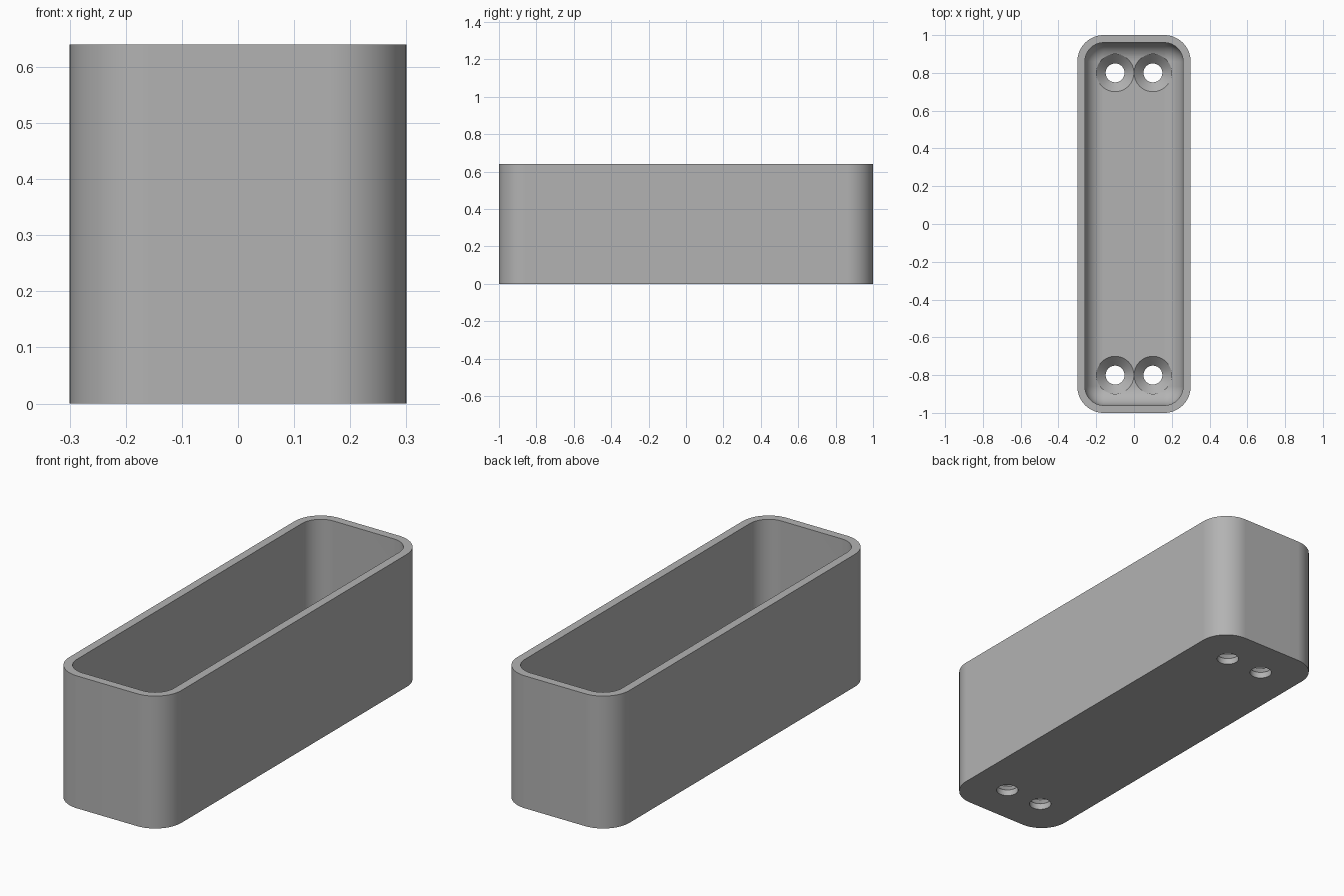
import bpy, bmesh, math

cube = bpy.data.objects.get("Cube")
if cube:
    bpy.data.objects.remove(cube, do_unlink=True)

HALF_X, HALF_Y, HEIGHT = 0.3, 1.0, 0.64
CORNER, WALL, FLOOR = 0.14, 0.04, 0.08
FILLET = CORNER - WALL
STEPS = 16

grey = bpy.data.materials.new("plain grey")
grey.use_nodes = True
colour = (0.45, 0.45, 0.45, 1)
grey.diffuse_color = colour
grey.node_tree.nodes["Principled BSDF"].inputs["Base Color"].default_value = colour


def make_object(name, bm):
    bmesh.ops.remove_doubles(bm, verts=bm.verts, dist=1e-5)
    bmesh.ops.recalc_face_normals(bm, faces=bm.faces)
    mesh = bpy.data.meshes.new(name)
    bm.to_mesh(mesh)
    bm.free()
    mesh.materials.append(grey)
    obj = bpy.data.objects.new(name, mesh)
    bpy.context.collection.objects.link(obj)
    return obj


def rounded_ring(bm, inset, z):
    """Rounded rectangle, inset from the outer wall."""
    radius = max(CORNER - inset, 0)
    verts = []
    for corner, (sx, sy) in enumerate([(1, 1), (-1, 1), (-1, -1), (1, -1)]):
        for i in range(STEPS + 1):
            a = math.pi / 2 * (corner + i / STEPS)
            verts.append(bm.verts.new((sx * (HALF_X - CORNER) + radius * math.cos(a),
                                       sy * (HALF_Y - CORNER) + radius * math.sin(a), z)))
    return verts


def circle_ring(bm, x, y, radius, z, sides=64):
    return [bm.verts.new((x + radius * math.cos(math.tau * i / sides),
                          y + radius * math.sin(math.tau * i / sides), z))
            for i in range(sides)]


def loft(bm, rings):
    for low, high in zip(rings, rings[1:]):
        for i in range(len(low)):
            j = (i + 1) % len(low)
            bm.faces.new((low[i], low[j], high[j], high[i]))


# Open box: outer wall, rim, inner wall and filleted floor
bm = bmesh.new()
rings = [rounded_ring(bm, 0, 0), rounded_ring(bm, 0, HEIGHT), rounded_ring(bm, WALL, HEIGHT)]
for i in range(STEPS + 1):
    a = math.pi / 2 * i / STEPS
    rings.append(rounded_ring(bm, WALL + FILLET * (1 - math.cos(a)),
                              FLOOR + FILLET * (1 - math.sin(a))))
loft(bm, rings)
bm.faces.new(rings[0])
bm.faces.new([rings[-1][i * (STEPS + 1)] for i in range(4)])
box = make_object("open_box", bm)

# Countersunk screw holes, two at each end
bm = bmesh.new()
profile = [(0.05, -0.1), (0.05, 0.03), (0.0995, FLOOR), (0.0995, 0.2)]
for x in (-0.1, 0.1):
    for y in (-0.8, 0.8):
        rings = [circle_ring(bm, x, y, r, z) for r, z in profile]
        loft(bm, rings)
        bm.faces.new(rings[0])
        bm.faces.new(rings[-1])
cutter = make_object("screw_hole_cutter", bm)
cutter.hide_render = True

cut = box.modifiers.new("screw_holes", "BOOLEAN")
cut.operation = "DIFFERENCE"
cut.solver = "EXACT"
cut.object = cutter

bpy.ops.object.select_all(action="DESELECT")
box.select_set(True)
bpy.context.view_layer.objects.active = box
bpy.ops.object.modifier_apply(modifier=cut.name)
bpy.data.objects.remove(cutter, do_unlink=True)

# Smooth corners and fillets, crisp rims
bpy.ops.object.shade_smooth_by_angle(angle=math.radians(30))
normals = box.modifiers.new("even_shading", "WEIGHTED_NORMAL")
normals.keep_sharp = True
